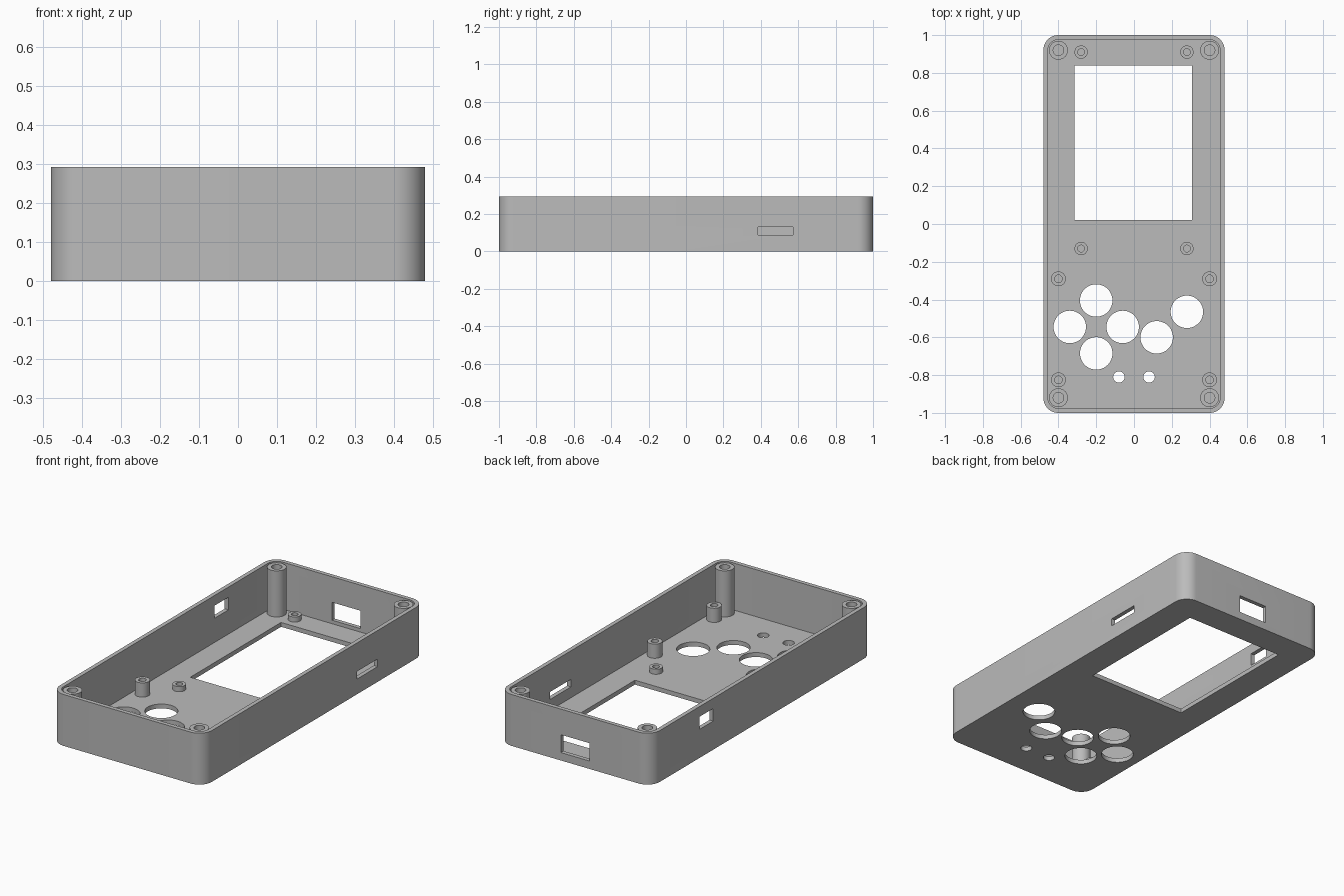
import bpy, bmesh
from math import cos, sin, pi, radians
from mathutils import Vector

cube = bpy.data.objects.get("Cube")
if cube:
    bpy.data.objects.remove(cube, do_unlink=True)

HALF_X, HALF_Y, HEIGHT = 0.48, 1.0, 0.293
WALL, FLOOR, CORNER = 0.024, 0.025, 0.08

grey = bpy.data.materials.new("plain grey")
grey.use_nodes = True
grey.diffuse_color = (0.5, 0.5, 0.5, 1)
grey.node_tree.nodes["Principled BSDF"].inputs["Base Color"].default_value = (0.5, 0.5, 0.5, 1)


def finish(name, bm):
    bmesh.ops.recalc_face_normals(bm, faces=bm.faces)
    mesh = bpy.data.meshes.new(name)
    bm.to_mesh(mesh)
    bm.free()
    mesh.materials.append(grey)
    obj = bpy.data.objects.new(name, mesh)
    bpy.context.collection.objects.link(obj)
    return obj


def prism(name, outline, z0, z1):
    """Extrude a flat outline from z0 up to z1."""
    bm = bmesh.new()
    face = bm.faces.new([bm.verts.new((x, y, z0)) for x, y in outline])
    top = bmesh.ops.extrude_face_region(bm, geom=[face])["geom"]
    verts = [v for v in top if isinstance(v, bmesh.types.BMVert)]
    bmesh.ops.translate(bm, verts=verts, vec=(0, 0, z1 - z0))
    return finish(name, bm)


def rounded(hx, hy, r, steps=12):
    points = []
    for quarter, (sx, sy) in enumerate(((1, 1), (-1, 1), (-1, -1), (1, -1))):
        for i in range(steps + 1):
            a = (quarter + i / steps) * pi / 2
            points.append((sx * (hx - r) + r * cos(a), sy * (hy - r) + r * sin(a)))
    return points


def circle(x, y, r, n=48):
    return [(x + r * cos(2 * pi * i / n), y + r * sin(2 * pi * i / n)) for i in range(n)]


def rect(x0, x1, y0, y1):
    return [(x0, y0), (x1, y0), (x1, y1), (x0, y1)]


def smooth(obj):
    bpy.ops.object.select_all(action='DESELECT')
    obj.select_set(True)
    bpy.context.view_layer.objects.active = obj
    bpy.ops.object.shade_smooth_by_angle(angle=radians(30))


def cut(obj, cutter):
    """Subtract the cutter, bake the result and discard the cutter."""
    cutter.hide_render = True
    mod = obj.modifiers.new("cut", 'BOOLEAN')
    mod.operation, mod.solver, mod.object = 'DIFFERENCE', 'EXACT', cutter
    graph = bpy.context.evaluated_depsgraph_get()
    baked = bpy.data.meshes.new_from_object(obj.evaluated_get(graph))
    obj.modifiers.clear()
    obj.data = baked
    bpy.data.objects.remove(cutter, do_unlink=True)


def standoff(name, x, y, outer, inner, top):
    """Hollow screw post rising from the floor."""
    bm = bmesh.new()
    z0 = FLOOR - 0.005
    ring = [bm.verts.new((x + r, y, z)) for r, z in
            ((inner, z0), (inner, top), (outer, top), (outer, z0))]
    edges = [bm.edges.new((ring[i], ring[(i + 1) % 4])) for i in range(4)]
    bmesh.ops.spin(bm, geom=ring + edges, cent=(x, y, 0), axis=(0, 0, 1),
                   angle=2 * pi, steps=40, use_merge=True)
    bmesh.ops.remove_doubles(bm, verts=bm.verts, dist=1e-5)
    smooth(finish(name, bm))


# Open tray with rounded corners
case = prism("case_shell", rounded(HALF_X, HALF_Y, CORNER), 0, HEIGHT)
cut(case, prism("cavity", rounded(HALF_X - WALL, HALF_Y - WALL, CORNER - WALL), FLOOR, HEIGHT + 0.1))

# Screen window, button holes and small holes through the floor
floor_cuts = [rect(-0.315, 0.308, 0.02, 0.838)]
for x, y in ((-0.2, -0.405), (-0.34, -0.545), (-0.06, -0.545),
             (-0.2, -0.685), (0.12, -0.6), (0.28, -0.465)):
    floor_cuts.append(circle(x, y, 0.086))
for x in (-0.08, 0.08):
    floor_cuts.append(circle(x, -0.81, 0.03))
for outline in floor_cuts:
    cut(case, prism("floor_cutter", outline, -0.1, FLOOR + 0.05))

# Ports in the left, right and back walls
for outline, z0, z1 in ((rect(0.42, 0.52, 0.385, 0.573), 0.087, 0.13),
                        (rect(-0.52, -0.42, 0.44, 0.566), 0.163, 0.235),
                        (rect(-0.09, 0.09, 0.94, 1.06), 0.045, 0.147)):
    cut(case, prism("port_cutter", outline, z0, z1))
smooth(case)

# Screw posts, mirrored across the centre line
for side, s in (("left", 1), ("right", -1)):
    for end, y in (("front", -0.92), ("back", 0.92)):
        standoff(f"corner_post_{end}_{side}", s * 0.4, y, 0.05, 0.028, 0.288)
    for end, y in (("front", -0.825), ("back", -0.29)):
        standoff(f"button_board_post_{end}_{side}", s * 0.4, y, 0.039, 0.02, 0.106)
    for end, y in (("front", -0.13), ("back", 0.91)):
        standoff(f"screen_post_{end}_{side}", s * 0.28, y, 0.035, 0.018, 0.054)
